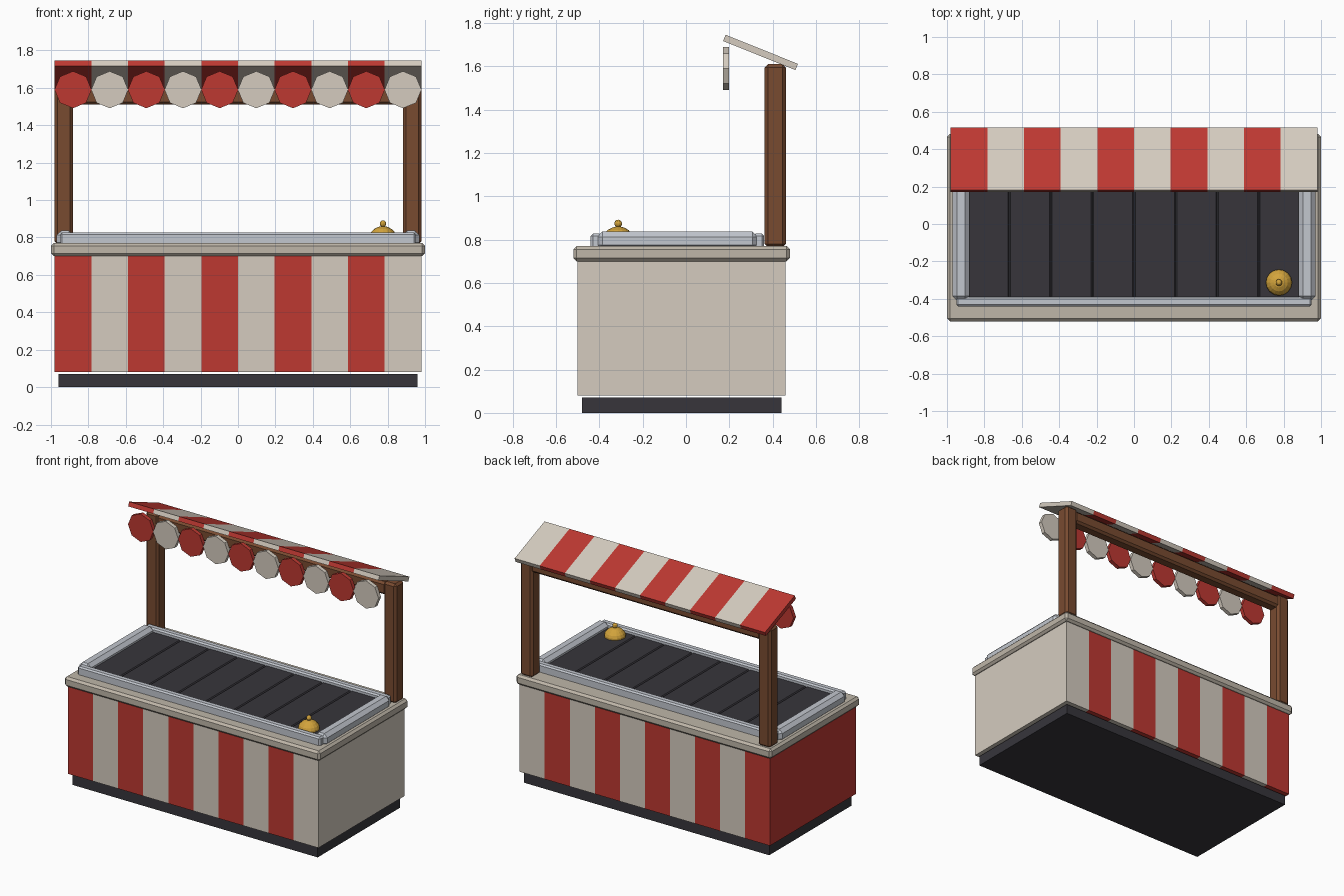
import bpy, bmesh, math
from mathutils import Matrix, Vector

old = bpy.data.objects.get("Cube")
if old:
    bpy.data.objects.remove(old, do_unlink=True)


def material(name, r, g, b):
    m = bpy.data.materials.new(name)
    m.use_nodes = True
    m.diffuse_color = (r, g, b, 1)
    m.node_tree.nodes["Principled BSDF"].inputs["Base Color"].default_value = (r, g, b, 1)
    return m


RED = material("red", 0.51, 0.04, 0.031)
CREAM = material("cream", 0.66, 0.60, 0.52)
STONE = material("counter_stone", 0.52, 0.47, 0.395)
WOOD = material("wood", 0.19, 0.07, 0.03)
DARK = material("charcoal", 0.038, 0.036, 0.044)
METAL = material("metal", 0.54, 0.57, 0.62)
GOLD = material("gold", 0.65, 0.37, 0.045)

STRIPES = 10
HALF = 0.98
STEP = 2 * HALF / STRIPES


def finish(bm, name, mats):
    bmesh.ops.recalc_face_normals(bm, faces=bm.faces)
    mesh = bpy.data.meshes.new(name)
    bm.to_mesh(mesh)
    bm.free()
    for m in mats:
        mesh.materials.append(m)
    ob = bpy.data.objects.new(name, mesh)
    bpy.context.scene.collection.objects.link(ob)
    return ob


def box_bm(x, y, z):
    """Box from (min, max) ranges on each axis."""
    bm = bmesh.new()
    size = [b - a for a, b in (x, y, z)]
    mid = [(a + b) / 2 for a, b in (x, y, z)]
    bmesh.ops.create_cube(bm, size=1, matrix=Matrix.Translation(mid) @ Matrix.Diagonal((*size, 1)))
    return bm


def box(name, x, y, z, mat, bevel=0):
    bm = box_bm(x, y, z)
    if bevel:
        bmesh.ops.bevel(bm, geom=bm.edges[:], offset=bevel, segments=1, affect='EDGES')
    return finish(bm, name, [mat])


def striped_box(name, y, z):
    """Full-width box sliced along x, with alternating colours."""
    bm = box_bm((-HALF, HALF), y, z)
    for i in range(1, STRIPES):
        bmesh.ops.bisect_plane(bm, geom=bm.verts[:] + bm.edges[:] + bm.faces[:],
                               plane_co=(-HALF + i * STEP, 0, 0), plane_no=(1, 0, 0))
    for f in bm.faces:
        i = math.floor((f.calc_center_median().x + HALF) / STEP)
        f.material_index = min(max(i, 0), STRIPES - 1) % 2
    return finish(bm, name, [RED, CREAM])


# Stand
box("base_plinth", (-0.96, 0.96), (-0.48, 0.44), (0, 0.07), DARK)
striped_box("striped_body", (-0.5, 0.46), (0.08, 0.71))
box("counter_top", (-1, 1), (-0.52, 0.48), (0.7, 0.77), STONE, 0.015)

# Tray with slats and metal rails
box("tray_floor", (-0.9, 0.9), (-0.41, 0.33), (0.765, 0.79), DARK)
slats = 8
width = 1.78 / slats
for i in range(slats):
    left = -0.89 + i * width
    box(f"tray_slat_{i + 1}", (left, left + width), (-0.4, 0.32), (0.78, 0.8), DARK, 0.007)
box("front_rail", (-0.95, 0.95), (-0.44, -0.39), (0.76, 0.827), METAL, 0.01)
box("back_rail", (-0.95, 0.95), (0.31, 0.36), (0.76, 0.827), METAL, 0.01)
for side, s in (("left", 1), ("right", -1)):
    box(side + "_rail", sorted((s * 0.88, s * 0.97)), (-0.41, 0.33), (0.75, 0.837), METAL, 0.024)
    box(side + "_post", sorted((s * 0.882, s * 0.98)), (0.363, 0.461), (0.765, 1.61), WOOD, 0.015)
box("back_beam", (-0.9, 0.9), (0.37, 0.455), (1.51, 1.6), WOOD, 0.015)

# Sloping awning
roof = striped_box("awning_roof", (-0.18, 0.18), (-0.0155, 0.0155))
roof.data.transform(Matrix.Translation((0, 0.344, 1.664)) @ Matrix.Rotation(math.radians(-21.9), 4, 'X'))

# Octagonal awning trim
for i in range(STRIPES):
    bm = bmesh.new()
    place = Matrix.Translation((-HALF + (i + 0.5) * STEP, 0.185, 1.59))
    bmesh.ops.create_cone(bm, cap_ends=True, segments=8, radius1=0.099, radius2=0.099, depth=0.028,
                          matrix=place @ Matrix.Rotation(math.pi / 2, 4, 'X'))
    finish(bm, f"awning_scallop_{i + 1}", [CREAM if i % 2 else RED])

# Service bell: lathed dome with a round knob
bm = bmesh.new()
profile = [(0, 0.8), (0.07, 0.8), (0.07, 0.812), (0.063, 0.828), (0.047, 0.845), (0.026, 0.856),
           (0.009, 0.86), (0.009, 0.875), (0, 0.875)]
verts = [bm.verts.new((r, 0, z)) for r, z in profile]
edges = [bm.edges.new(pair) for pair in zip(verts, verts[1:])]
bmesh.ops.spin(bm, geom=verts + edges, cent=(0, 0, 0), axis=(0, 0, 1), angle=math.tau, steps=16)
bmesh.ops.remove_doubles(bm, verts=bm.verts[:], dist=0.0001)
bmesh.ops.create_uvsphere(bm, u_segments=10, v_segments=6, radius=0.018,
                          matrix=Matrix.Translation((0, 0, 0.874)))
bmesh.ops.translate(bm, verts=bm.verts[:], vec=Vector((0.775, -0.313, 0)))
finish(bm, "service_bell", [GOLD])
